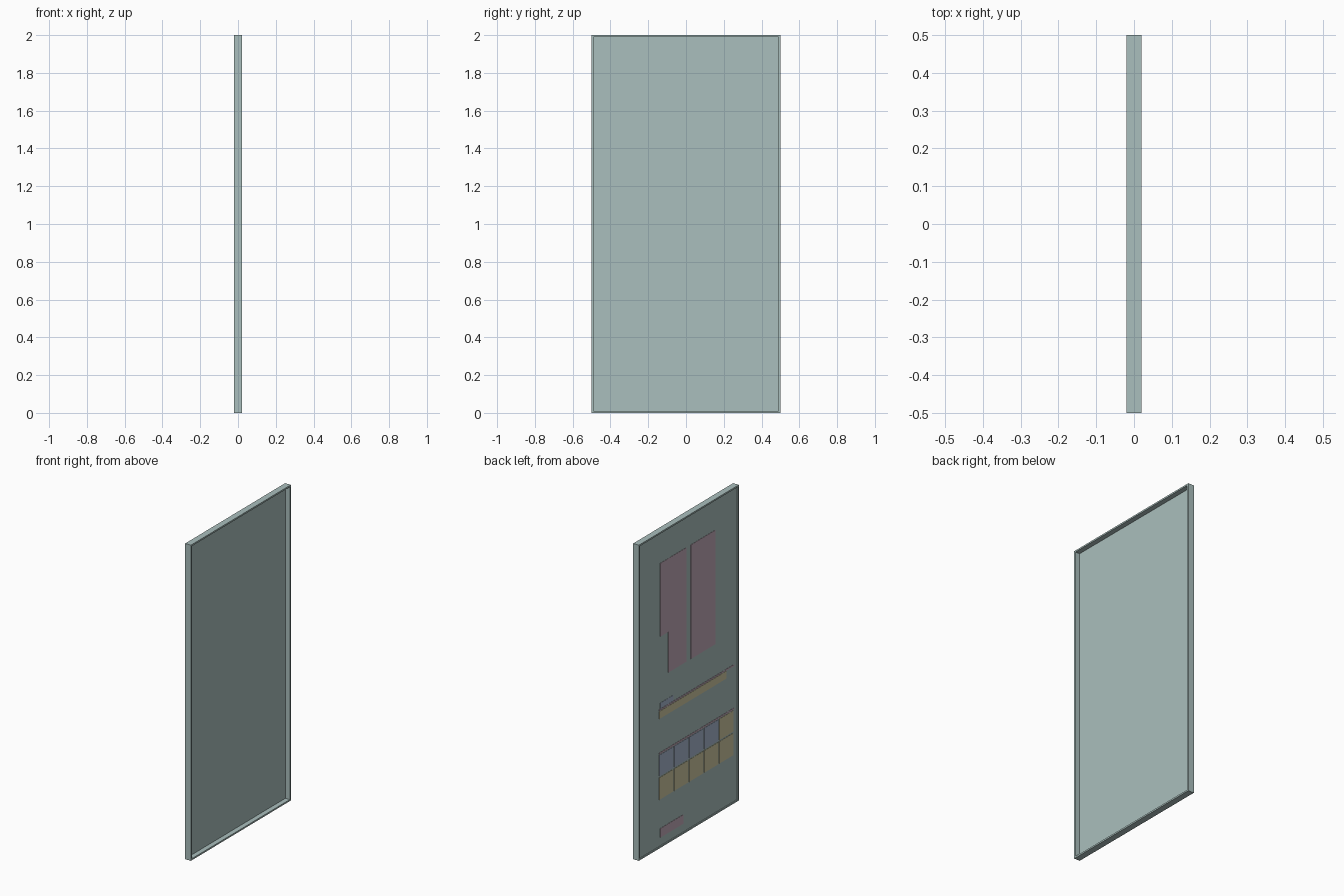
import bpy
import bmesh

cube = bpy.data.objects.get("Cube")
if cube:
    bpy.data.objects.remove(cube, do_unlink=True)


def material(name, rgb):
    # sRGB 0-255 to linear
    lin = [((c / 255 + 0.055) / 1.055) ** 2.4 for c in rgb] + [1.0]
    m = bpy.data.materials.new(name)
    m.use_nodes = True
    m.diffuse_color = lin
    bsdf = m.node_tree.nodes["Principled BSDF"]
    bsdf.inputs["Base Color"].default_value = lin
    bsdf.inputs["Roughness"].default_value = 0.8
    return m


TEAL = material("grey_teal", (170, 191, 189))
PINK = material("dusty_pink", (193, 170, 184))
YELLOW = material("pale_yellow", (205, 200, 161))
BLUE = material("pale_blue", (167, 182, 205))


def make_object(name, bm, mat):
    bmesh.ops.recalc_face_normals(bm, faces=bm.faces)
    mesh = bpy.data.meshes.new(name)
    bm.to_mesh(mesh)
    bm.free()
    mesh.materials.append(mat)
    obj = bpy.data.objects.new(name, mesh)
    bpy.context.collection.objects.link(obj)
    return obj


def slab(name, outline, x0, x1, mat):
    """Extrude a (y, z) outline from x0 to x1."""
    bm = bmesh.new()
    face = bm.faces.new([bm.verts.new((x0, y, z)) for y, z in outline])
    ext = bmesh.ops.extrude_face_region(bm, geom=[face])["geom"]
    moved = [v for v in ext if isinstance(v, bmesh.types.BMVert)]
    bmesh.ops.translate(bm, verts=moved, vec=(x1 - x0, 0, 0))
    return make_object(name, bm, mat)


def rect(y0, y1, z0, z1):
    return [(y0, z0), (y1, z0), (y1, z1), (y0, z1)]


HALF_T, RIM = 0.02, 0.01
PANEL_BACK, PANEL_FRONT = -0.015, -0.011

# Rim: a closed rectangular ring around the panel
bm = bmesh.new()
outer, inner = rect(-0.5, 0.5, 0, 2), rect(-0.5 + RIM, 0.5 - RIM, RIM, 2 - RIM)
loops = [[bm.verts.new((x, y, z)) for y, z in pts]
         for x, pts in ((-HALF_T, outer), (HALF_T, outer),
                        (HALF_T, inner), (-HALF_T, inner))]
for a, b in zip(loops, loops[1:] + loops[:1]):
    for i in range(4):
        j = (i + 1) % 4
        bm.faces.new((a[i], a[j], b[j], b[i]))
make_object("rim", bm, TEAL)

# Thin panel near the -x side, leaving a deep tray on the +x side
slab("panel", inner, PANEL_BACK, PANEL_FRONT, TEAL)


def plate(name, outline, mat):
    slab(name, outline, PANEL_BACK - 0.0015, PANEL_BACK + 0.001, mat)


# Tall upper plates, one with a notched corner
plate("upper_plate_notched",
      [(0.28, 1.80), (0.02, 1.80), (0.02, 1.077), (0.20, 1.077),
       (0.20, 1.335), (0.28, 1.335)], PINK)
plate("upper_plate", rect(-0.27, -0.025, 1.077, 1.80), PINK)

# Middle strip with its heading line and small tab
plate("middle_strip", rect(-0.38, 0.29, 0.817, 0.865), YELLOW)
plate("middle_line", rect(-0.46, 0.29, 0.867, 0.877), PINK)
plate("middle_tab", rect(0.15, 0.28, 0.879, 0.915), BLUE)

# Two rows of five tiles under a heading line
plate("tile_line", rect(-0.46, 0.29, 0.592, 0.602), PINK)
for row, (z0, z1) in enumerate(((0.455, 0.588), (0.305, 0.445))):
    for col in range(5):
        y1 = 0.29 - 0.15 * col
        mat = BLUE if row == 0 and col < 4 else YELLOW
        plate(f"tile_{row + 1}_{col + 1}", rect(y1 - 0.14, y1, z0, z1), mat)

# Small bottom plate
plate("bottom_plate", rect(0.05, 0.28, 0.062, 0.12), PINK)
